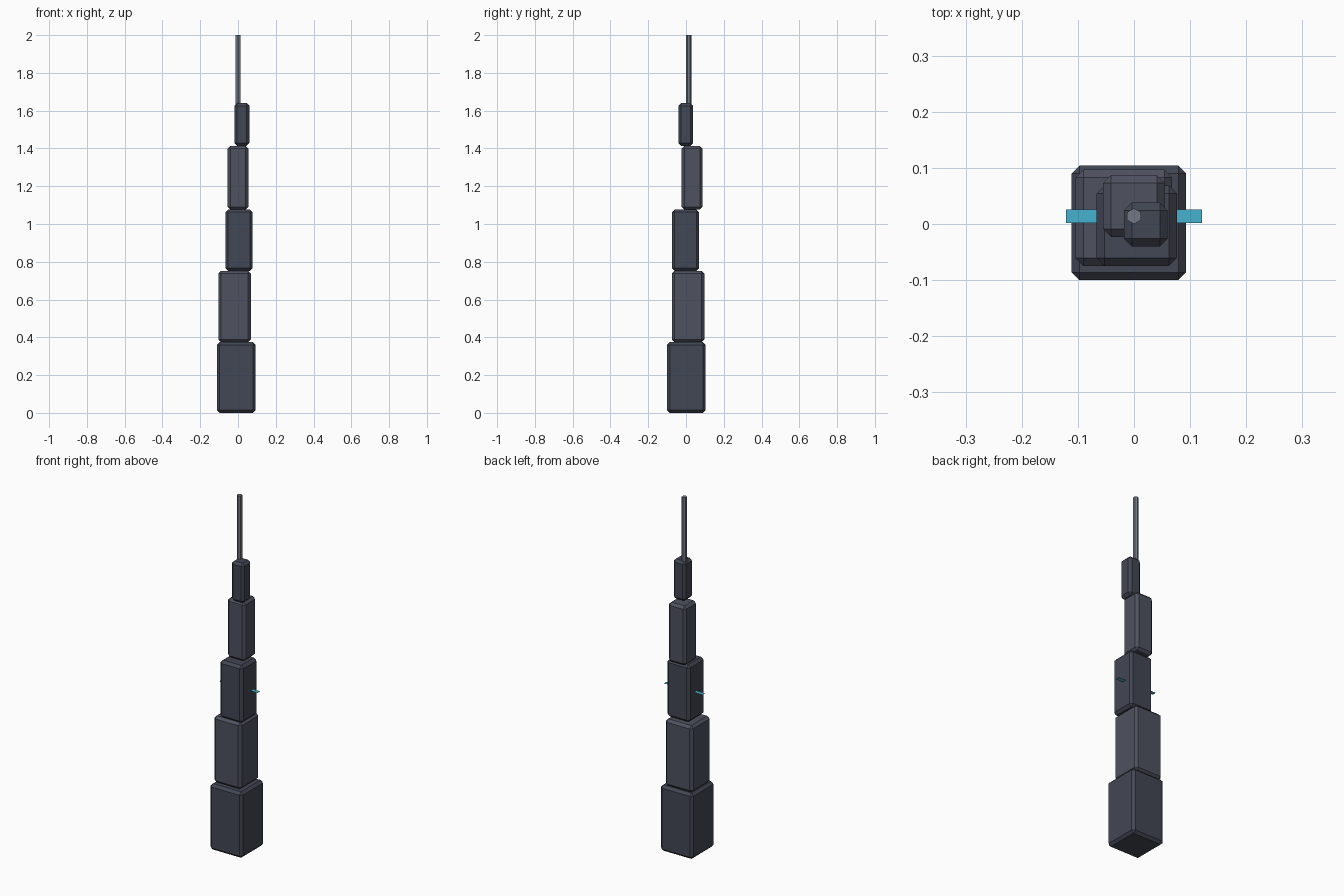
import bpy
import bmesh
from mathutils import Matrix

if "Cube" in bpy.data.objects:
    bpy.data.objects.remove(bpy.data.objects["Cube"])


def material(name, rgb):
    m = bpy.data.materials.new(name)
    m.diffuse_color = (*rgb, 1.0)
    m.use_nodes = True
    m.node_tree.nodes["Principled BSDF"].inputs["Base Color"].default_value = m.diffuse_color
    return m


DARK = material("dark_panel", (0.055, 0.063, 0.088))
LIGHT = material("light_panel", (0.077, 0.084, 0.117))
METAL = material("mast_metal", (0.17, 0.19, 0.24))
GLOW = material("cyan_glow", (0.06, 0.45, 0.62))


def add_object(name, bm, mat):
    mesh = bpy.data.meshes.new(name)
    bm.to_mesh(mesh)
    bm.free()
    mesh.materials.append(mat)
    obj = bpy.data.objects.new(name, mesh)
    bpy.context.collection.objects.link(obj)
    return obj


def block(name, x, y, size, z0, z1, mat, chamfer=0.014):
    bm = bmesh.new()
    place = (Matrix.Translation((x, y, (z0 + z1) / 2))
             @ Matrix.Diagonal((size, size, z1 - z0, 1)))
    bmesh.ops.create_cube(bm, size=1, matrix=place)
    bmesh.ops.bevel(bm, geom=bm.edges[:], offset=chamfer, offset_type='OFFSET',
                    segments=1, affect='EDGES')
    return add_object(name, bm, mat)


# Stacked tower blocks, each shifted off centre: x, y, width, top height
tiers = [
    (-0.009, 0.002, 0.204, 0.374),
    (-0.018, 0.011, 0.172, 0.752),
    (0.005, -0.003, 0.143, 1.077),
    (0.000, 0.032, 0.110, 1.414),
    (0.021, -0.001, 0.078, 1.640),
]
base = 0.0
for i, (x, y, size, top) in enumerate(tiers):
    block(f"tower_block_{i + 1}", x, y, size, base, top, LIGHT if i % 2 else DARK)
    base = top

# Hexagonal antenna mast
bm = bmesh.new()
bmesh.ops.create_cone(bm, cap_ends=True, segments=6, radius1=0.014, radius2=0.014,
                      depth=2.0 - 1.63, matrix=Matrix.Translation((0, 0.014, 1.815)))
add_object("antenna", bm, METAL)

# Flat light strip passing through the middle block
bm = bmesh.new()
bmesh.ops.create_grid(bm, x_segments=1, y_segments=1, size=0.5,
                      matrix=Matrix.Translation((0, 0.014, 0.913))
                      @ Matrix.Diagonal((0.242, 0.024, 1, 1)))
add_object("light_strip", bm, GLOW)
